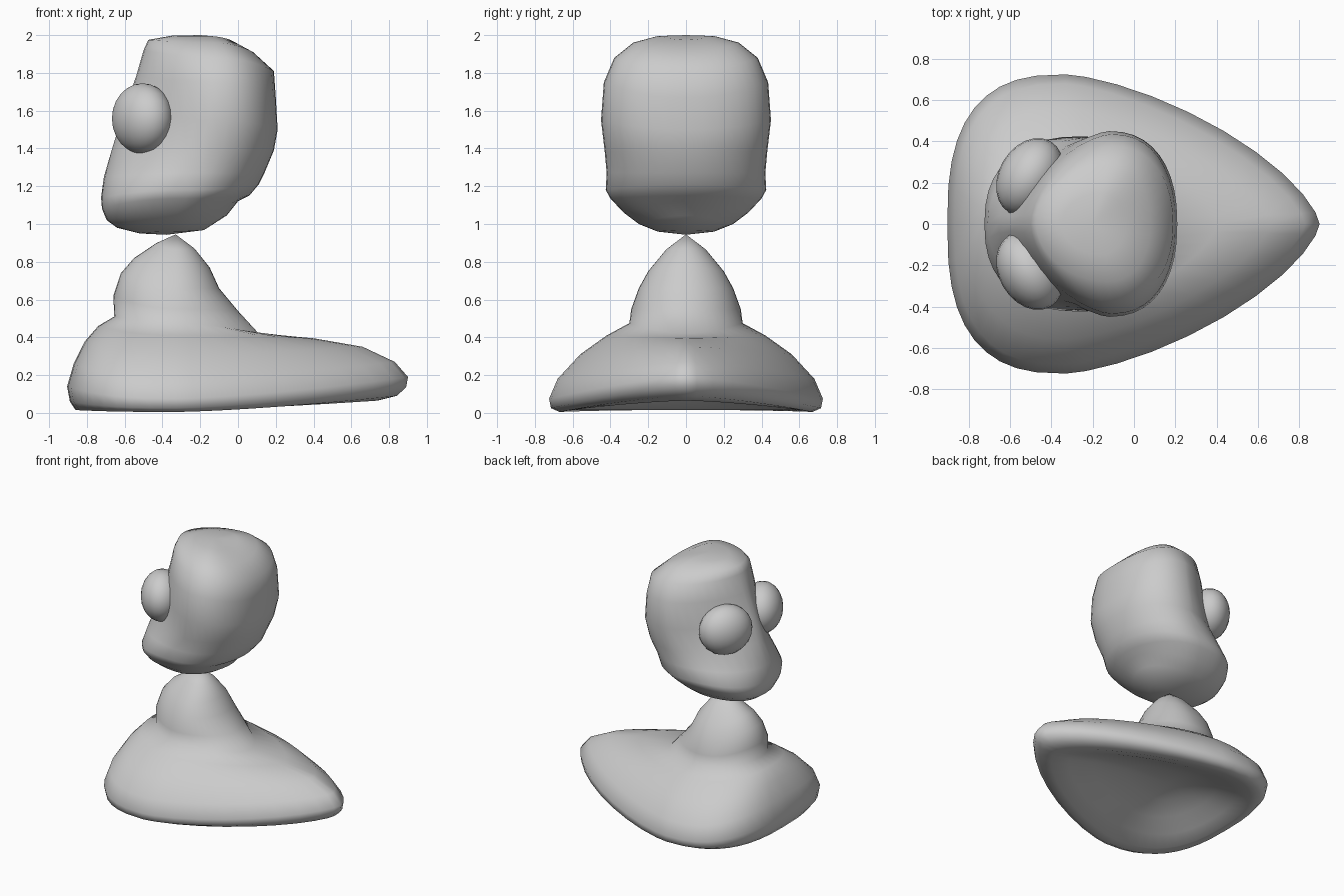
import bpy, bmesh
from math import sin, cos, pi, radians

SEG = 40


def loft(name, top, rings, bottom):
    """Skin of stacked rings. Ring: x_face, x_back, half width, z_face, z_side,
    z_back, x of widest point, roundness of face half, roundness of back half."""
    bm = bmesh.new()
    loops = []
    for xf, xb, w, zf, zs, zb, cx, pf, pb in rings:
        loop = []
        for i in range(SEG):
            a = 2 * pi * i / SEG
            c, s = cos(a), sin(a)
            p, xe, ze = (pb, xb, zb) if c > 0 else (pf, xf, zf)
            x = cx + (xe - cx) * abs(c) ** (2 / p)
            y = w * abs(s) ** (2 / p) * (1 if s > 0 else -1)
            loop.append(bm.verts.new((x, y, ze * c * c + zs * s * s)))
        loops.append(loop)
    for a, b in zip(loops, loops[1:]):
        for i in range(SEG):
            j = (i + 1) % SEG
            bm.faces.new((a[i], a[j], b[j], b[i]))
    for (x, z), loop in ((top, loops[0]), (bottom, loops[-1])):
        v = bm.verts.new((x, 0, z))
        for i in range(SEG):
            bm.faces.new((v, loop[i], loop[(i + 1) % SEG]))
    bmesh.ops.recalc_face_normals(bm, faces=bm.faces)
    for f in bm.faces:
        f.smooth = True
    me = bpy.data.meshes.new(name)
    bm.to_mesh(me)
    bm.free()
    ob = bpy.data.objects.new(name, me)
    bpy.context.collection.objects.link(ob)
    return ob


# body: pointed neck, skirt with a tail, gently hollow underside
C = -0.33
loft("body", (C, 0.945), [
    (-.43, -.23, .105, .90, .865, .87, C, 2, 2),
    (-.55, -.15, .20, .82, .75, .77, C, 2, 2),
    (-.62, -.10, .25, .74, .66, .66, C, 2, 2),
    (-.66, .00, .29, .62, .55, .54, C, 2, 1.9),
    (-.655, .11, .30, .51, .475, .42, C, 2, 1.8),
    (-.74, .40, .42, .46, .41, .395, C, 2.2, 1.55),
    (-.81, .66, .56, .38, .31, .35, C, 2.4, 1.45),
    (-.87, .83, .68, .26, .18, .27, C, 2.7, 1.42),
    (-.905, .90, .725, .14, .075, .19, C, 2.7, 1.46),
    (-.89, .89, .715, .06, .025, .135, C, 2.7, 1.46),
    (-.86, .84, .67, .015, .005, .09, C, 2.7, 1.46),
    (-.81, .74, .61, .015, .015, .065, C, 2.6, 1.46),
    (-.73, .58, .49, .06, .06, .09, C, 2.4, 1.5),
    (-.62, .36, .36, .13, .12, .14, C, 2.2, 1.6),
    (-.50, .05, .20, .18, .18, .19, C, 2, 1.8),
], (C, 0.21))

# head: tilted crown, narrow brow, broad muzzle
loft("head", (-.2, 2.0), [
    (-.35, -.04, .15, 1.997, 1.995, 1.975, -.16, 2, 2),
    (-.475, .08, .28, 1.975, 1.96, 1.91, -.13, 1.9, 2.2),
    (-.50, .19, .38, 1.92, 1.88, 1.81, -.11, 1.75, 2.2),
    (-.54, .20, .435, 1.78, 1.75, 1.67, -.11, 1.6, 2.3),
    (-.605, .21, .45, 1.60, 1.55, 1.50, -.12, 1.5, 2.3),
    (-.66, .19, .43, 1.42, 1.38, 1.39, -.15, 1.6, 2.2),
    (-.71, .14, .42, 1.25, 1.27, 1.27, -.21, 2.0, 2.1),
    (-.725, .11, .425, 1.14, 1.18, 1.21, -.25, 2.4, 2.1),
    (-.72, .06, .40, 1.08, 1.135, 1.15, -.28, 2.4, 2),
    (-.695, .00, .33, 1.02, 1.06, 1.12, -.32, 2.3, 2),
    (-.64, -.06, .25, .98, 1.00, 1.045, -.35, 2.2, 2),
    (-.52, -.18, .15, .95, .96, .968, -.37, 2, 2),
], (-.38, .943))

# eyes: flattened balls turned to follow the face
for side, label in ((1, "right"), (-1, "left")):
    bpy.ops.mesh.primitive_uv_sphere_add(segments=24, ring_count=12, radius=1,
                                         location=(-.505, side * .228, 1.558),
                                         rotation=(0, 0, side * radians(60)))
    eye = bpy.context.object
    eye.name = "eye_" + label
    eye.scale = (.20, .15, .187)
    bpy.ops.object.shade_smooth()
